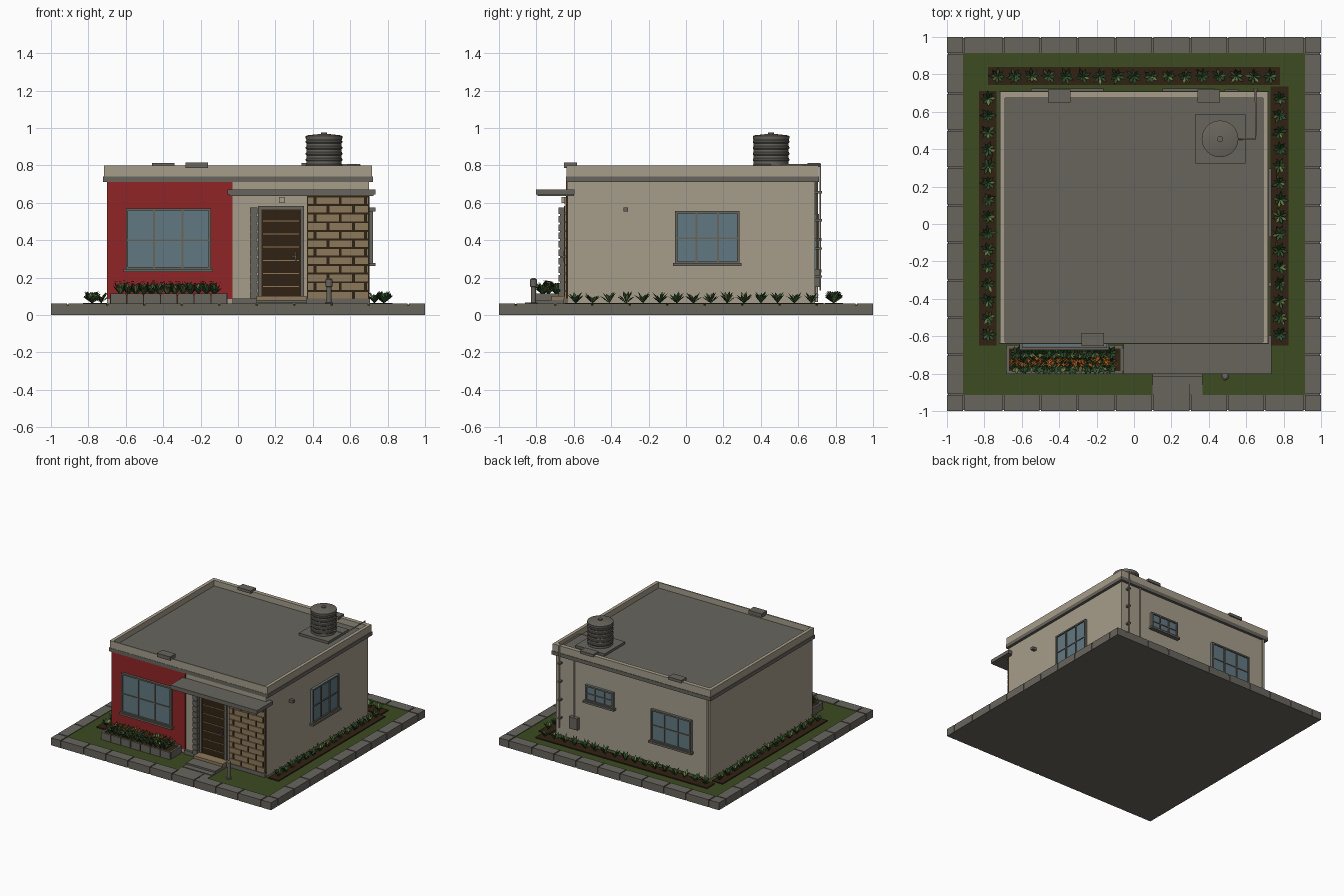
import bpy, bmesh, math, random
from mathutils import Matrix, Vector

random.seed(4)
cube = bpy.data.objects.get("Cube")
if cube:
    bpy.data.objects.remove(cube, do_unlink=True)


def material(name, r, g, b):
    m = bpy.data.materials.new(name)
    m.use_nodes = True
    m.diffuse_color = (r, g, b, 1)
    m.node_tree.nodes["Principled BSDF"].inputs["Base Color"].default_value = (r, g, b, 1)
    return m


CREAM = material("cream plaster", .38, .34, .26)
RED = material("red plaster", .28, .018, .02)
GREY = material("concrete grey", .14, .13, .11)
GRASS = material("lawn green", .045, .07, .015)
BROWN = material("dark brown", .03, .016, .006)
GLASS = material("window glass", .12, .19, .22)
TAN = material("tan stone", .27, .19, .105)
LEAF = material("leaf green", .03, .08, .025)
PALE = material("pale leaf", .14, .2, .06)
ORANGE = material("orange petal", .55, .13, .015)


def finish(name, bm, *mats):
    mesh = bpy.data.meshes.new(name)
    bm.to_mesh(mesh)
    bm.free()
    for m in mats:
        mesh.materials.append(m)
    ob = bpy.data.objects.new(name, mesh)
    bpy.context.collection.objects.link(ob)
    return ob


def part(name, mat, *boxes, place=Matrix()):
    """Boxes given as x0, x1, y0, y1, z0, z1, joined in one object."""
    bm = bmesh.new()
    for x0, x1, y0, y1, z0, z1 in boxes:
        mid = Vector((x0 + x1, y0 + y1, z0 + z1)) / 2
        size = Matrix.Diagonal((x1 - x0, y1 - y0, z1 - z0, 1))
        bmesh.ops.create_cube(bm, size=1, matrix=place @ Matrix.Translation(mid) @ size)
    return finish(name, bm, mat)


def lathe(name, mat, profile, centre, sides=32):
    bm = bmesh.new()
    rings = []
    for r, z in profile:
        rings.append([bm.verts.new((centre[0] + r * math.cos(math.tau * i / sides),
                                    centre[1] + r * math.sin(math.tau * i / sides), z))
                      for i in range(sides)])
    for a, b in zip(rings, rings[1:]):
        for i in range(sides):
            j = (i + 1) % sides
            bm.faces.new((a[i], a[j], b[j], b[i]))
    bm.faces.new(rings[-1])
    bm.faces.new(rings[0][::-1])
    ob = finish(name, bm, mat)
    bpy.ops.object.select_all(action='DESELECT')
    ob.select_set(True)
    bpy.context.view_layer.objects.active = ob
    bpy.ops.object.shade_smooth_by_angle(angle=math.radians(35))


def pipe(name, mat, radius, *points):
    curve = bpy.data.curves.new(name, 'CURVE')
    curve.dimensions = '3D'
    curve.bevel_depth = radius
    curve.bevel_resolution = 2
    curve.use_fill_caps = True
    line = curve.splines.new('POLY')
    line.points.add(len(points) - 1)
    for p, co in zip(line.points, points):
        p.co = (*co, 1)
    curve.materials.append(mat)
    bpy.context.collection.objects.link(bpy.data.objects.new(name, curve))


# Ground: slab, lawn, paving blocks round the edge, path to the door
part("ground_slab", GREY, (-.995, .995, -.995, .995, 0, .05))
part("lawn", GRASS, (-.915, .915, -.915, .915, .045, .056))
paving = []
gap = .004
for side in (-1, 1):
    y0, y1 = sorted((side, side * .915))
    cuts = [-1, -.91] + [-.7 + .2 * i for i in range(8)] + [.91, 1]
    for a, b in zip(cuts, cuts[1:]):
        paving.append((a + gap * (a > -1), b - gap * (b < 1), y0, y1, 0, .061))
        if a > -.95 and b < .95:
            paving.append((y0, y1, a + gap, b - gap, 0, .061))
part("paving_blocks", GREY, *paving)
part("path", GREY, (.1, .295, -.915, -.86, .05, .06), (.3, .365, -.915, -.86, .05, .06))
part("door_steps", GREY, (.1, .365, -.86, -.64, .05, .066), (.1, .365, -.815, -.64, .05, .08))
part("threshold", TAN, (.1, .365, -.72, -.63, .08, .102))

# House shell: walls, cornice, parapet, roof
part("walls", CREAM, (-.7, .7, -.635, .69, .05, .72))
part("plinth", GREY, (-.03, .705, -.655, -.63, .05, .088))
part("cornice", GREY, (-.722, .722, -.642, .712, .71, .74))
part("parapet", CREAM,
     (-.717, -.69, -.64, .708, .74, .798), (.69, .717, -.64, .708, .74, .798),
     (-.69, .69, .675, .708, .74, .798), (-.69, .69, -.64, -.63, .74, .798))
part("roof_deck", GREY, (-.69, .69, -.63, .675, .735, .752))
part("roof_outlets", GREY, (-.46, -.34, .65, .718, .79, .813), (.34, .46, .65, .718, .79, .813),
     (-.28, -.16, -.652, -.582, .785, .816))

# Front: red wall panel, porch canopy, stone cladding
part("red_panel", RED, (-.7, -.03, -.642, -.634, .085, .71))
part("canopy", GREY, (-.045, .725, -.795, -.6, .635, .66), (-.055, .735, -.802, -.595, .643, .672))
part("stone_backing", BROWN, (.37, .702, -.641, -.63, .085, .635))
stones = []
rows = 12
step = .55 / rows
for r in range(rows):
    x = .372 - (.09 if r % 2 else .02)
    while x < .7:
        left, right = max(x, .372), min(x + .13, .703)
        if right - left > .012:
            z = .086 + r * step
            stones.append((left, right - .005, -.65, -.635, z, z + step - .005))
        x += .135
part("stone_blocks", TAN, *stones)

# Slatted post beside the door
part("door_post", GREY, (.068, .1, -.675, -.635, .085, .575),
     *[(.065, .103, -.682, -.635, z, z + .035) for z in [.09 + .045 * i for i in range(11)]])

# Door with frame, grooves, handle and lamp
part("door_frame", GREY, (.108, .126, -.652, -.63, .1, .58), (.336, .354, -.652, -.63, .1, .58),
     (.108, .354, -.652, -.63, .565, .583))
part("door_leaf", BROWN, (.126, .336, -.645, -.63, .1, .566))
part("door_grooves", TAN, *[(.135, .327, -.648, -.64, .15 + .07 * i, .155 + .07 * i) for i in range(6)])
part("door_handle", GREY, (.305, .314, -.658, -.64, .285, .34), (.285, .312, -.665, -.658, .308, .316))
part("door_lamp", CREAM, (.22, .25, -.665, -.63, .6, .63))


def window(name, u0, u1, z0, z1, columns, bar, place):
    """Window on a wall whose outside is local -y."""
    t = .012
    part(name + "_glass", GLASS, (u0, u1, -.012, .01, z0, z1), place=place)
    frame = [(u0, u0 + t, -.022, .01, z0, z1), (u1 - t, u1, -.022, .01, z0, z1),
             (u0, u1, -.022, .01, z1 - t, z1), (u0, u1, -.022, .01, z0, z0 + t),
             (u0, u1, -.018, .01, bar - .004, bar + .004)]
    for i in range(1, columns):
        u = u0 + (u1 - u0) * i / columns
        frame.append((u - .005, u + .005, -.02, .01, z0, z1))
    part(name + "_frame", GREY, *frame, place=place)
    part(name + "_sill", GREY, (u0 - .012, u1 + .012, -.034, .01, z0 - .014, z0 + .002), place=place)


def wall(x, y, turn):
    return Matrix.Translation((x, y, 0)) @ Matrix.Rotation(math.radians(turn), 4, 'Z')


back = wall(0, .69, 180)
window("front_window", -.6, -.145, .245, .57, 3, .4, wall(0, -.64, 0))
window("side_window", -.058, .285, .275, .555, 3, .41, wall(.7, 0, 90))
window("back_window", .175, .54, .24, .5, 3, .37, back)
window("back_small_window", -.42, -.165, .41, .54, 3, .47, back)
part("side_vent", GREY, (.695, .735, -.335, -.31, .553, .575))

# Roof tank on its pad
part("tank_pad", GREY, (.328, .595, .323, .588, .75, .772))
body = [(.094, .772)]
for i in range(5):
    z = .79 + i * .032
    body += [(.094, z), (.098, z + .005), (.098, z + .012), (.094, z + .017)]
body += [(.098, .945), (.098, .957), (.085, .961), (.03, .967), (.016, .968), (.016, .976)]
lathe("water_tank", GREY, body, (.46, .455))

# Pipes and meter box on the back
pipe("tank_pipe", CREAM, .005, (.55, .455, .803), (.65, .455, .803), (.65, .718, .803), (.65, .718, .13))
pipe("meter_pipe", CREAM, .005, (.525, .7, .71), (.525, .7, .24))
pipe("corner_downpipe", CREAM, .008, (-.685, .698, .71), (-.685, .698, .07))
part("pipe_clamps", GREY, *[(.64, .66, .69, .726, z, z + .012) for z in (.2, .35, .5, .65)])
part("meter_box", GREY, (.485, .56, .685, .72, .15, .245))

# Small bollard lamp
lathe("bollard", GREY, [(.022, .055), (.022, .065), (.013, .068), (.013, .15), (.018, .152),
                        (.018, .19), (.008, .197)], (.487, -.815), 12)

# Beds and block planter
part("back_bed", BROWN, (-.78, .78, .742, .84, .05, .064))
part("side_beds", BROWN, (-.83, -.735, -.65, .71, .05, .064), (.73, .825, -.65, .735, .05, .064))
blocks = []
for i in range(7):
    x = -.685 + i * .09
    blocks.append((x + .003, x + .087, -.802, -.785, .05, .115))
    blocks.append((x + .003, x + .087, -.665, -.648, .05, .115))
blocks += [(-.685, -.668, -.785, -.665, .05, .115), (-.072, -.055, -.785, -.665, .05, .115)]
part("planter_blocks", GREY, *blocks)
part("planter_soil", BROWN, (-.68, -.06, -.795, -.655, .05, .108))


def leaf(bm, base, turn, reach, height, width, index):
    out = Vector((math.cos(turn), math.sin(turn), 0))
    across = Vector((-out.y, out.x, 0)) * width
    up = Vector((0, 0, height))
    middle = base + out * reach * .55 + up * .7
    points = [base, middle + across, base + out * reach + up, middle - across]
    bm.faces.new([bm.verts.new(p) for p in points]).material_index = index


def plants(name, spots, reach, height, flowers=0):
    bm = bmesh.new()
    for spot in spots:
        base = Vector(spot)
        start = random.uniform(0, math.tau)
        for i in range(11):
            steep = random.uniform(.5, 1)
            leaf(bm, base, start + i * math.tau / 8, reach * (1.35 - steep * .6) * random.uniform(.8, 1.1),
                 height * steep, .009, 1 if random.random() < .25 else 0)
        for i in range(flowers):
            off = Vector((random.uniform(-.03, .03), random.uniform(-.02, .02), height * random.uniform(.7, 1)))
            for k in range(4):
                leaf(bm, base + off, k * math.pi / 2, .012, .004, .005, 2)
    finish(name, bm, LEAF, PALE, ORANGE)


plants("back_plants", [(-.73 + i * .0912, .79, .062) for i in range(17)], .048, .068)
for side, label in ((-1, "right"), (1, "left")):
    plants(label + "_side_plants", [(side * .78, -.59 + i * .09, .062) for i in range(15)], .048, .065)
plants("planter_foliage", [(-.63 + i * .042, y, .106) for i in range(13) for y in (-.765, -.69)], .042, .07)
plants("planter_flowers", [(-.63 + i * .042, -.735, .106) for i in range(13)], .035, .075, 5)
